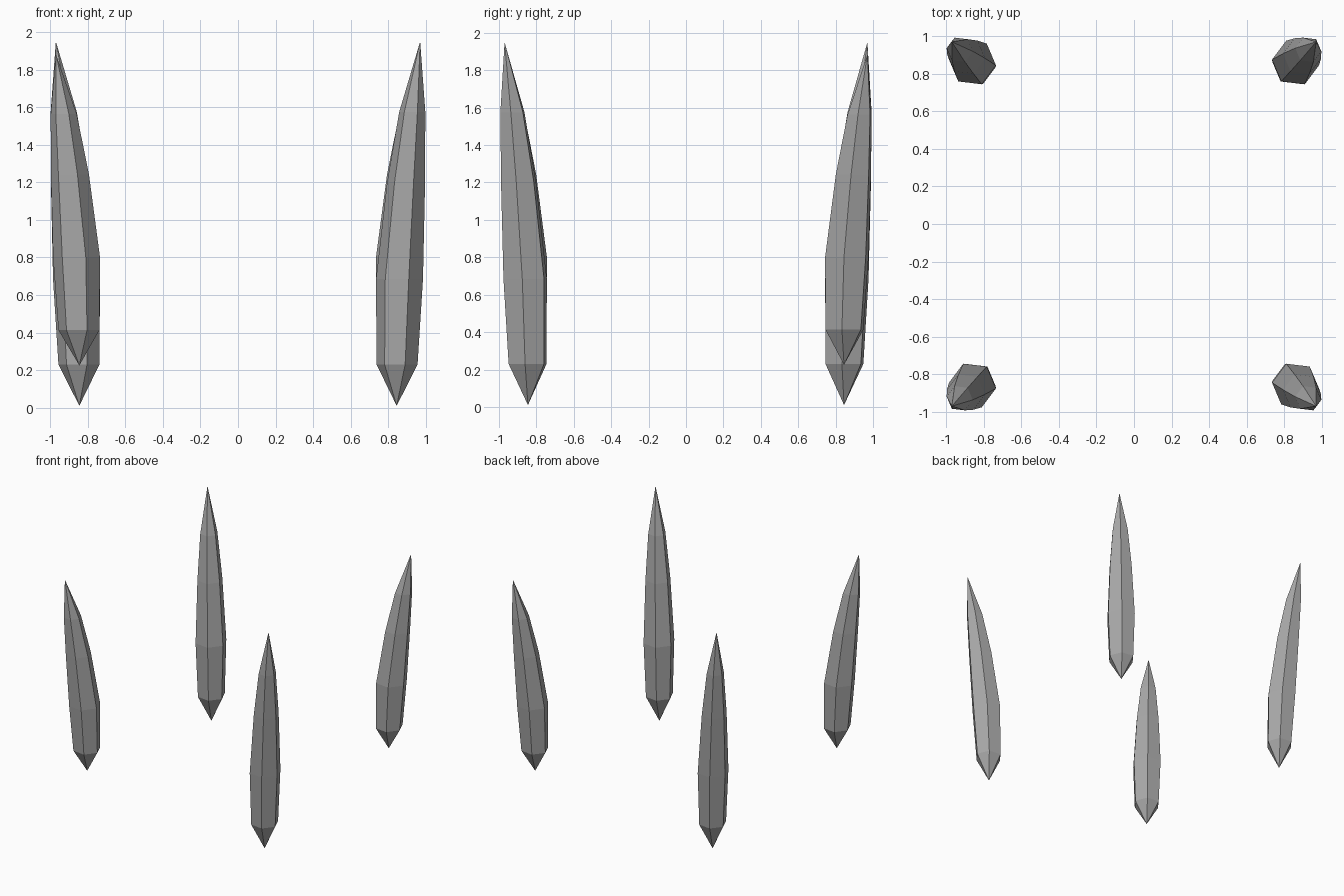
import bpy
import bmesh
import math

if "Cube" in bpy.data.objects:
    bpy.data.objects.remove(bpy.data.objects["Cube"])

grey = bpy.data.materials.new("stone_grey")
grey.diffuse_color = (0.40, 0.40, 0.40, 1)
grey.use_nodes = True
grey.node_tree.nodes["Principled BSDF"].inputs["Base Color"].default_value = grey.diffuse_color

# Six-sided rings: height, distance of the centre from the x and y axes, radius
RINGS = [(0.23, 0.847, 0.110), (0.685, 0.860, 0.126),
         (1.20, 0.895, 0.102), (1.575, 0.928, 0.070)]
BASE = (0.01, 0.845)
TIP = (1.95, 0.97)
TURN = math.radians(-7)


def shard(name, sx, sy, lift, stretch):
    """Pointed crystal leaning towards its own corner."""
    bm = bmesh.new()

    def vert(z, off, r=0.0, a=0.0):
        return bm.verts.new((sx * off + r * math.cos(a), sy * off + r * math.sin(a),
                             lift + (z - BASE[0]) * stretch))

    base, tip = vert(*BASE), vert(*TIP)
    rings = [[vert(z, off, r, TURN + k * math.pi / 3) for k in range(6)]
             for z, off, r in RINGS]
    for k in range(6):
        n = (k + 1) % 6
        bm.faces.new((base, rings[0][n], rings[0][k]))
        for low, high in zip(rings, rings[1:]):
            bm.faces.new((low[k], low[n], high[n], high[k]))
        bm.faces.new((rings[-1][k], rings[-1][n], tip))
    bmesh.ops.recalc_face_normals(bm, faces=bm.faces)
    mesh = bpy.data.meshes.new(name)
    bm.to_mesh(mesh)
    bm.free()
    mesh.materials.append(grey)
    bpy.context.collection.objects.link(bpy.data.objects.new(name, mesh))


# Tall pair on one diagonal, shorter raised pair on the other
shard("front_right_shard", 1, -1, 0.01, 1.0)
shard("back_left_shard", -1, 1, 0.01, 1.0)
shard("front_left_shard", -1, -1, 0.225, 0.855)
shard("back_right_shard", 1, 1, 0.225, 0.855)
